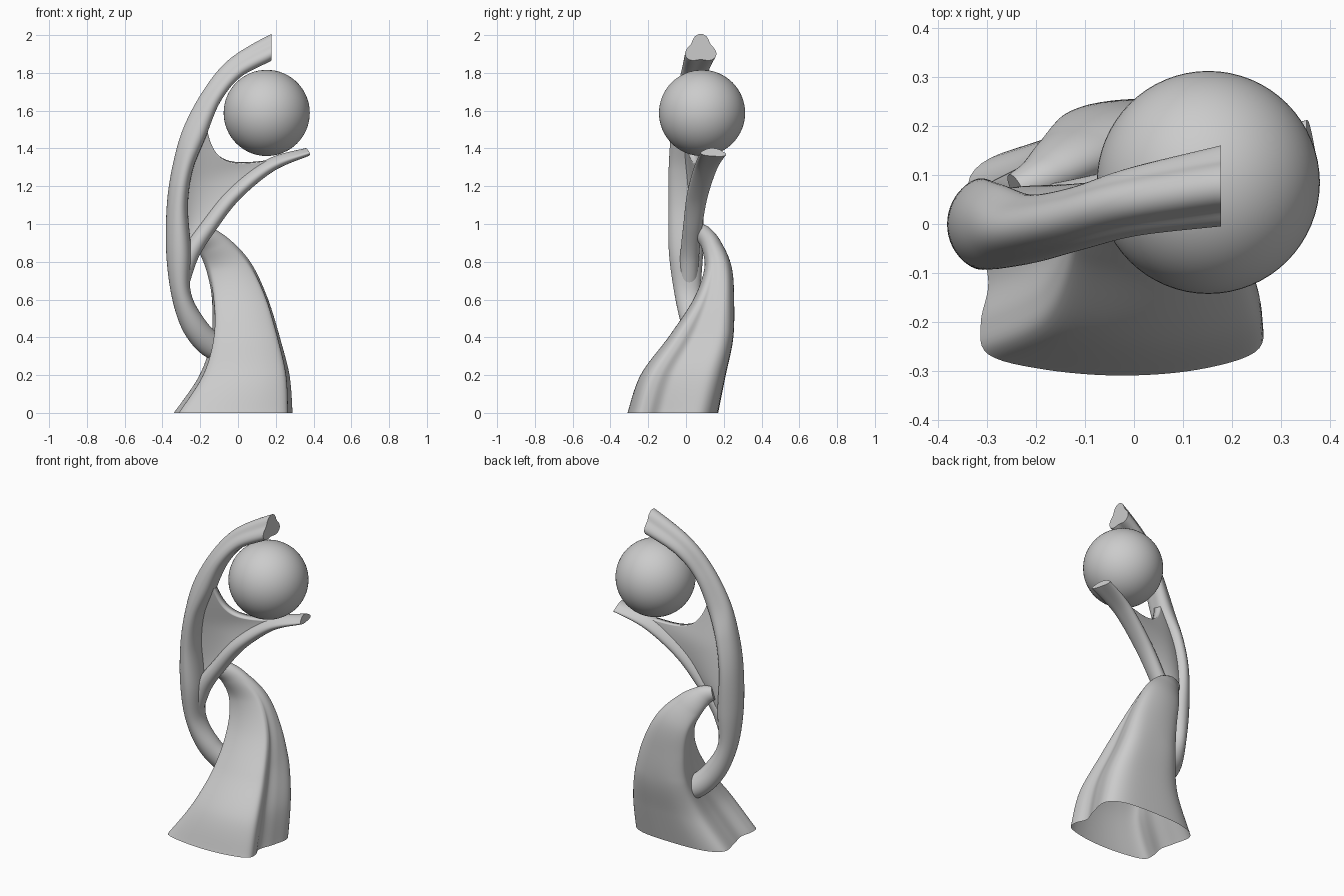
import bpy, math
from mathutils import Vector

if "Cube" in bpy.data.objects:
    bpy.data.objects.remove(bpy.data.objects["Cube"])


def spline(pts, n, closed=False):
    """Sample n points of a Catmull-Rom curve through tuples of any size."""
    m = len(pts)
    out = []
    for i in range(n):
        u = i * m / n if closed else i * (m - 1) / (n - 1)
        k = min(int(u), m - 1 if closed else m - 2)
        t = u - k
        idx = [(k + j) % m if closed else max(0, min(m - 1, k + j)) for j in (-1, 0, 1, 2)]
        out.append([0.5 * (2 * b + (c - a) * t + (2 * a - 5 * b + 4 * c - d) * t * t
                           + (3 * b - a - 3 * c + d) * t ** 3)
                    for a, b, c, d in zip(*(pts[j] for j in idx))])
    return out


def make(name, verts, faces):
    me = bpy.data.meshes.new(name)
    me.from_pydata(verts, [], faces)
    ob = bpy.data.objects.new(name, me)
    bpy.context.collection.objects.link(ob)
    smooth(ob)
    return ob


def smooth(ob):
    bpy.ops.object.select_all(action='DESELECT')
    bpy.context.view_layer.objects.active = ob
    ob.select_set(True)
    bpy.ops.object.shade_smooth_by_angle(angle=math.radians(40))


def sweep(name, stations, profile, rings=80, flat_start=False, upright_end=False):
    """Loft profile(s) along stations (x, y, z, half width, half depth)."""
    path = spline(stations, rings)
    verts, faces = [], []
    for i, p in enumerate(path):
        s = i / (rings - 1)
        a, b = path[max(0, i - 1)], path[min(rings - 1, i + 1)]
        tan = (Vector(b[:3]) - Vector(a[:3])).normalized()
        if flat_start:
            tan = Vector((0, 0, 1)).lerp(tan, s * s).normalized()
        if upright_end:
            tan = tan.lerp(Vector((1, 0, 0)), s ** 10).normalized()
        side = Vector((0, 1, 0))
        side = (side - tan * side.dot(tan)).normalized()
        across = side.cross(tan)
        ring = profile(s)
        n = len(ring)
        verts += [Vector(p[:3]) + across * (u * p[3]) + side * (v * p[4]) for u, v in ring]
        if i:
            o = (i - 1) * n
            faces += [(o + j, o + (j + 1) % n, o + n + (j + 1) % n, o + n + j) for j in range(n)]
    if not flat_start:
        faces.append(tuple(range(n))[::-1])
    faces.append(tuple(range(len(verts) - n, len(verts))))
    return make(name, verts, faces)


# Fluted skirt outline, fading to an oval towards the tip
SKIRT = spline([(0, -1), (.5, -.95), (.88, -.8), (.93, -.55), (.85, -.25), (.95, .15), (1, .65),
                (.7, .93), (0, 1), (-.65, .95), (-1, .7), (-.95, .2), (-.88, -.2),
                (-.93, -.55), (-.88, -.82), (-.5, -.95)], 96, True)


def skirt_profile(s):
    f = min(1, max(0, (s - .3) / .4))
    out = []
    for u, v in SKIRT:
        r = math.hypot(u, v)
        out.append((u * (1 - f + f / r), v * (1 - f + f / r)))
    return out


def lobed(amount):
    """Oval that gains three lobes along its length."""
    def profile(s):
        res = []
        for j in range(48):
            t = 2 * math.pi * j / 48
            r = 1 + amount * s * s * math.cos(3 * t + math.pi)
            res.append((r * math.cos(t), r * math.sin(t)))
        return res
    return profile


# Base: wide skirt that narrows and hooks behind the upper body
sweep("base_skirt", [
    (-.025, -.07, 0, .31, .24), (.035, -.015, .2, .235, .225), (.04, .08, .4, .18, .17),
    (.01, .148, .6, .152, .107), (-.045, .17, .765, .125, .073),
    (-.12, .138, .88, .09, .055), (-.185, .098, .94, .06, .045), (-.24, .07, .96, .04, .035)],
    skirt_profile, flat_start=True)

# Tall arm: starts behind the base, bows left and arches over the ball
sweep("tall_arm", [
    (-.05, .13, .34, .055, .05), (-.135, .095, .355, .068, .06), (-.232, .045, .462, .065, .065),
    (-.30, .01, .63, .052, .07), (-.312, .0, .85, .066, .09), (-.318, .0, 1.1, .056, .092),
    (-.288, -.005, 1.3, .055, .085), (-.225, -.01, 1.48, .064, .068),
    (-.132, .01, 1.675, .054, .062), (-.01, .045, 1.82, .056, .065), (.178, .078, 1.925, .068, .075)],
    lobed(.2), rings=110, upright_end=True)

# Short arm: branches right and carries the ball
sweep("short_arm", [
    (-.30, .01, .68, .04, .05), (-.25, .02, .84, .045, .05), (-.155, .035, .985, .042, .05),
    (-.02, .06, 1.155, .04, .055), (.17, .105, 1.307, .036, .06), (.365, .145, 1.378, .022, .066)],
    lobed(.12))

# Web stretched between the two arms, with a sagging top edge
rows = spline([
    (-.315, .03, .78, -.29, .04, .79, -.27, .04, .8, -.25, .03, .84),
    (-.315, .02, 1.02, -.27, .06, 1.0, -.22, .06, 1.0, -.155, .045, 1.0),
    (-.29, .01, 1.25, -.21, .06, 1.23, -.13, .06, 1.2, -.03, .065, 1.17),
    (-.175, 0, 1.53, -.13, .05, 1.29, -.03, .06, 1.31, .22, .115, 1.345)], 40)
verts, cols = [], 24
for r in rows:
    a, b, c, d = (Vector(r[k:k + 3]) for k in (0, 3, 6, 9))
    for j in range(cols):
        t = j / (cols - 1)
        verts.append(a * (1 - t) ** 3 + b * 3 * t * (1 - t) ** 2 + c * 3 * t * t * (1 - t) + d * t ** 3)
faces = [(i * cols + j, i * cols + j + 1, (i + 1) * cols + j + 1, (i + 1) * cols + j)
         for i in range(len(rows) - 1) for j in range(cols - 1)]
web = make("web", verts, faces)
mod = web.modifiers.new("thickness", 'SOLIDIFY')
mod.thickness = .045
mod.offset = 0

# Ball held between the arms
bpy.ops.mesh.primitive_uv_sphere_add(segments=64, ring_count=32, radius=.228, location=(.152, .085, 1.588))
ball = bpy.context.object
ball.name = "ball"
smooth(ball)
